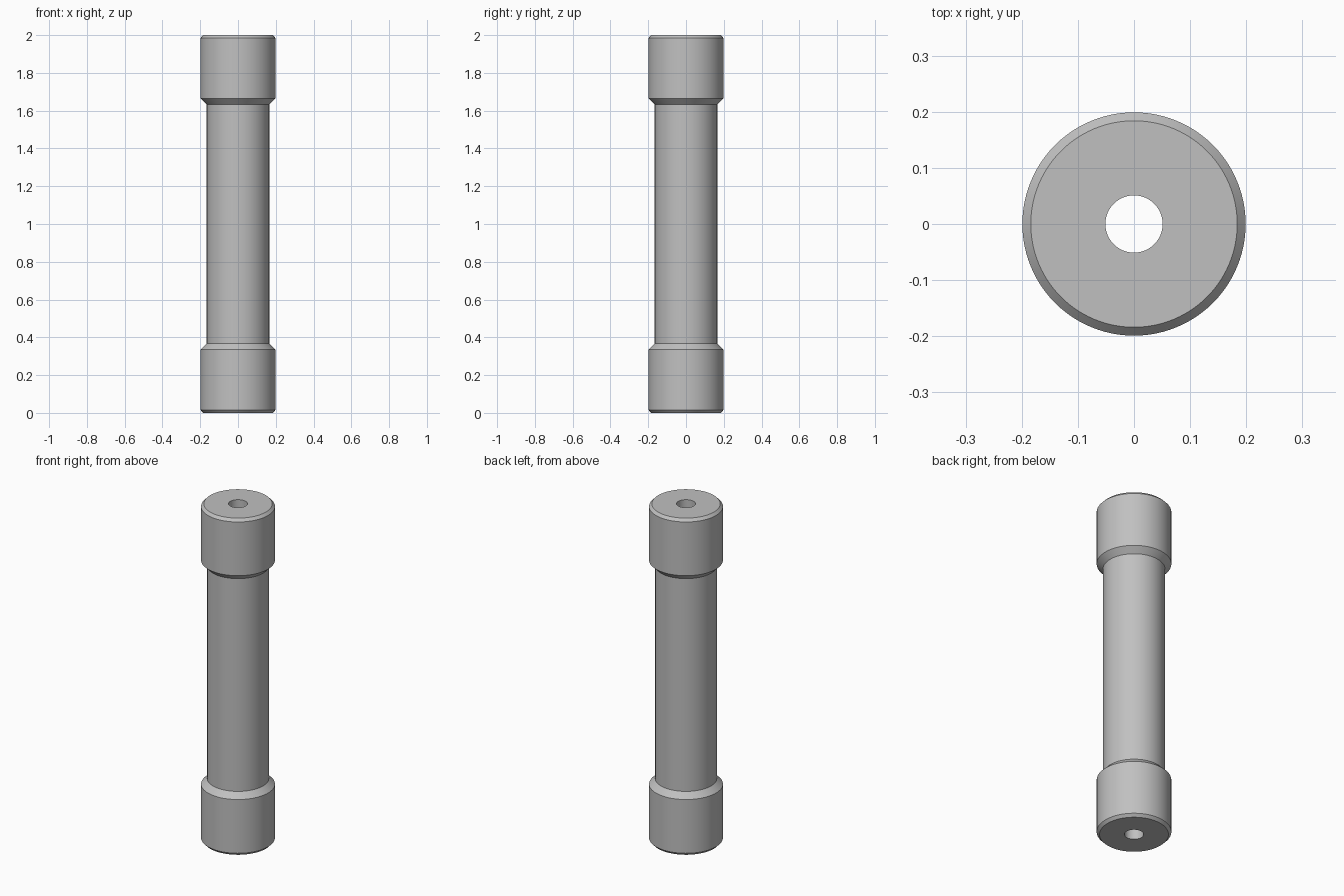
import bpy
import bmesh
import math

cube = bpy.data.objects.get("Cube")
if cube:
    bpy.data.objects.remove(cube, do_unlink=True)

HEIGHT = 2.0
SEGMENTS = 96

# Plain grey metal
grey = bpy.data.materials.new("grey_metal")
grey.use_nodes = True
colour = (0.53, 0.53, 0.53, 1)
grey.diffuse_color = colour
grey.node_tree.nodes["Principled BSDF"].inputs["Base Color"].default_value = colour

# Lower half of the outline: bore, end face, chamfer, collar, shoulder, shaft
lower = [(0.051, 0), (0.184, 0), (0.199, 0.016), (0.199, 0.335), (0.166, 0.368)]
upper = [(r, HEIGHT - z) for r, z in reversed(lower)]
outline = lower + upper

# Revolve the closed outline into a hollow rod with a collar at each end
bm = bmesh.new()
rings = []
for r, z in outline:
    ring = []
    for i in range(SEGMENTS):
        a = 2 * math.pi * i / SEGMENTS
        ring.append(bm.verts.new((r * math.cos(a), r * math.sin(a), z)))
    rings.append(ring)
for k, ring in enumerate(rings):
    following = rings[(k + 1) % len(rings)]
    for i in range(SEGMENTS):
        j = (i + 1) % SEGMENTS
        bm.faces.new((ring[i], ring[j], following[j], following[i]))
bmesh.ops.recalc_face_normals(bm, faces=bm.faces[:])

mesh = bpy.data.meshes.new("collared_rod")
bm.to_mesh(mesh)
bm.free()
mesh.materials.append(grey)
rod = bpy.data.objects.new("collared_rod", mesh)
bpy.context.collection.objects.link(rod)

# Smooth round walls with crisp chamfer edges
bpy.ops.object.select_all(action='DESELECT')
rod.select_set(True)
bpy.context.view_layer.objects.active = rod
bpy.ops.object.shade_smooth_by_angle(angle=math.radians(30))
